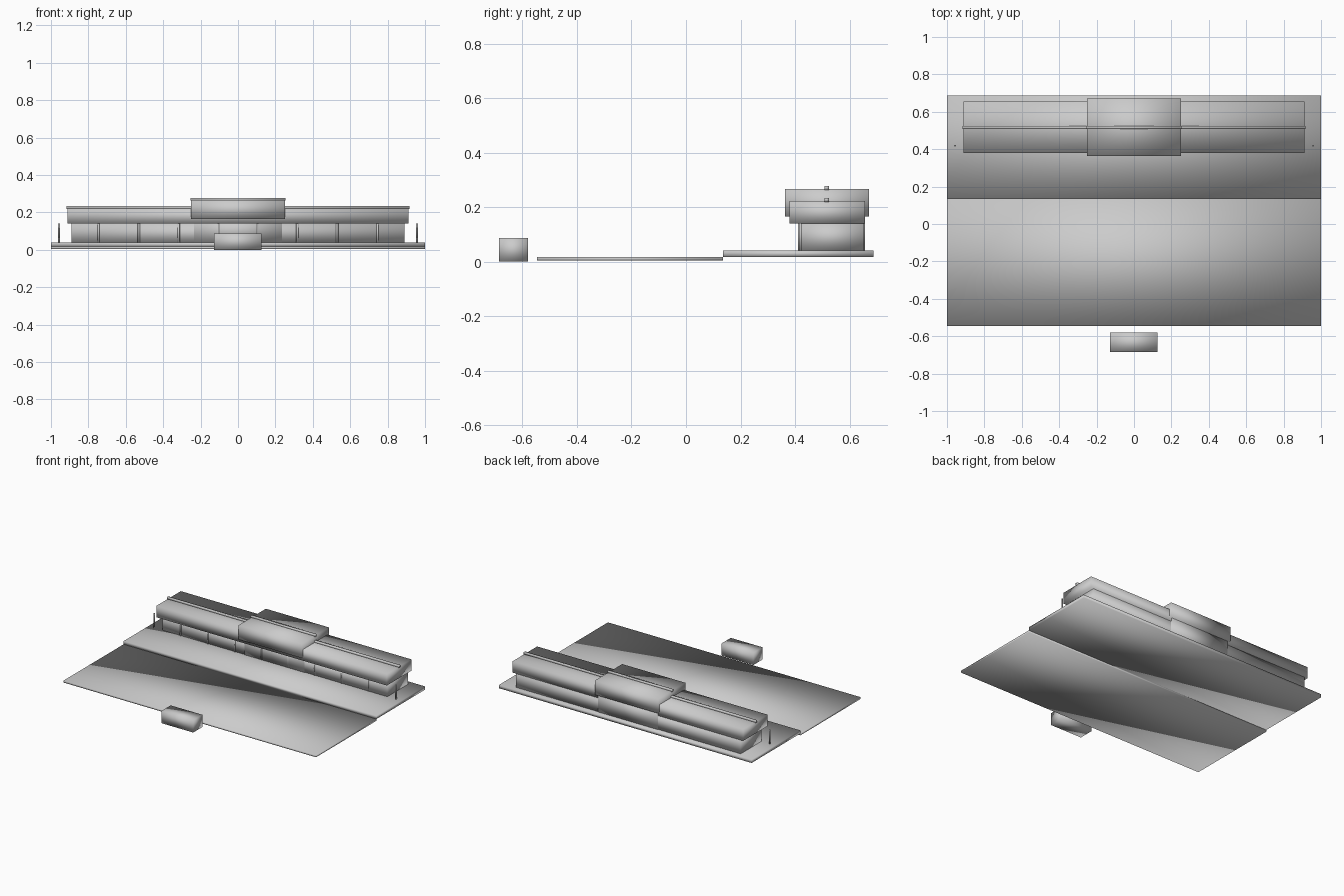
import bpy, bmesh
from mathutils import Matrix, Vector

if "Cube" in bpy.data.objects:
    bpy.data.objects.remove(bpy.data.objects["Cube"])

grey = bpy.data.materials.new("plain grey")
grey.diffuse_color = (0.6, 0.6, 0.6, 1)
grey.use_nodes = True
grey.node_tree.nodes["Principled BSDF"].inputs["Base Color"].default_value = grey.diffuse_color


def finish(name, bm):
    me = bpy.data.meshes.new(name)
    for f in bm.faces:
        f.smooth = True
    bm.to_mesh(me)
    bm.free()
    me.materials.append(grey)
    ob = bpy.data.objects.new(name, me)
    bpy.context.collection.objects.link(ob)
    return ob


def box(name, x, y, z):
    """Softly shaded box from (min, max) ranges."""
    bm = bmesh.new()
    size = Vector((x[1] - x[0], y[1] - y[0], z[1] - z[0]))
    mid = Vector((sum(x), sum(y), sum(z))) / 2
    bmesh.ops.create_cube(bm, size=1, matrix=Matrix.Translation(mid) @ Matrix.Diagonal(size).to_4x4())
    return finish(name, bm)


def post(name, x, y, z, r):
    bm = bmesh.new()
    bmesh.ops.create_cone(bm, cap_ends=True, segments=12, radius1=r, radius2=r, depth=z[1] - z[0],
                          matrix=Matrix.Translation((x, y, sum(z) / 2)))
    return finish(name, bm)


# Ground: low forecourt and raised terrace
box("forecourt", (-1, 1), (-0.546, 0.136), (0.004, 0.017))
box("terrace", (-1, 1), (0.136, 0.687), (0.017, 0.04))

# Long wing: walls, roof, ridge
box("wing_walls", (-0.89, 0.89), (0.417, 0.653), (0.04, 0.14))
box("wing_roof", (-0.912, 0.912), (0.38, 0.656), (0.14, 0.222))
box("wing_ridge", (-0.918, 0.918), (0.508, 0.524), (0.219, 0.234))

# Taller central hall
box("hall_walls", (-0.236, 0.236), (0.413, 0.657), (0.04, 0.165))
box("hall_roof", (-0.25, 0.25), (0.364, 0.672), (0.165, 0.267))
box("hall_ridge", (-0.255, 0.255), (0.508, 0.524), (0.263, 0.278))

# Front columns and free-standing end poles, mirrored left and right
for side in (-1, 1):
    for x in (0.105, 0.317, 0.53, 0.747):
        post("front_column", side * x, 0.417, (0.04, 0.143), 0.006)
    post("end_pole", side * 0.957, 0.419, (0.04, 0.142), 0.005)

# Small gate block in front
box("gate_block", (-0.127, 0.125), (-0.685, -0.58), (0, 0.087))
